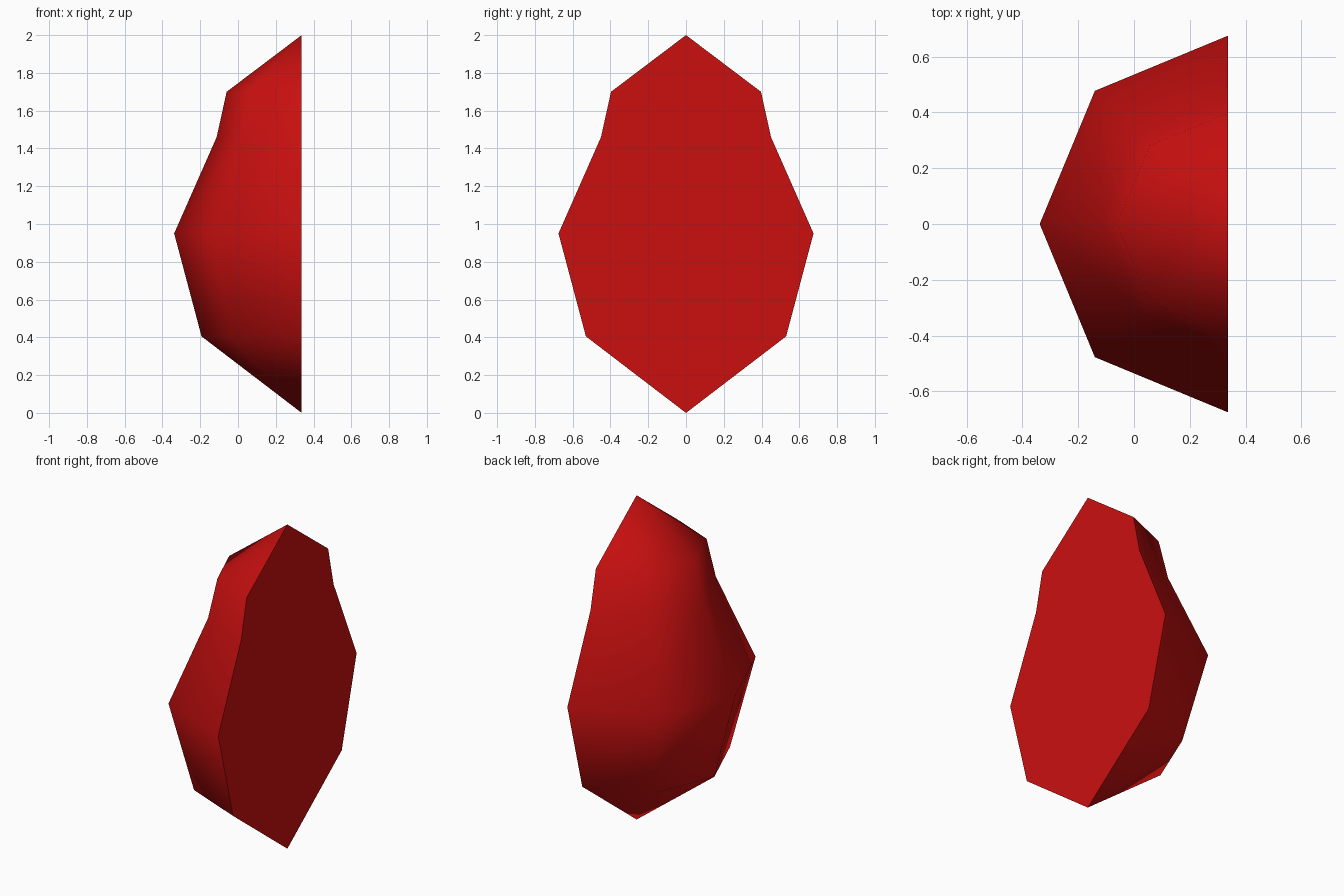
import bpy
import bmesh
from math import radians
from mathutils import Matrix

cube = bpy.data.objects.get("Cube")
if cube:
    bpy.data.objects.remove(cube)

red = bpy.data.materials.new("deep_red")
red.use_nodes = True
colour = (0.6, 0.005, 0.005, 1)
red.diffuse_color = colour
red.node_tree.nodes["Principled BSDF"].inputs["Base Color"].default_value = colour

# Half of an eight-sided gem: (radius, height) profile turned about its axis
PROFILE = [(0, 0), (0.53, 0.405), (0.675, 0.95), (0.45, 1.46), (0.397, 1.70), (0, 2)]
AXIS_X = 0.337

bm = bmesh.new()
verts = [bm.verts.new((0, r, z)) for r, z in PROFILE]
edges = [bm.edges.new(pair) for pair in zip(verts, verts[1:])]
bmesh.ops.spin(bm, geom=verts + edges, cent=(0, 0, 0), axis=(0, 0, 1),
               angle=radians(180), steps=4)
bmesh.ops.remove_doubles(bm, verts=bm.verts, dist=0.001)
for face in bm.faces:
    face.smooth = True

# Flat cut side closing the open rim, with a sharp border
rim = [e for e in bm.edges if e.is_boundary]
for edge in rim:
    edge.smooth = False
cap = bmesh.ops.contextual_create(bm, geom=rim)["faces"]
for face in cap:
    face.smooth = False
bmesh.ops.recalc_face_normals(bm, faces=bm.faces)
bmesh.ops.transform(bm, matrix=Matrix.Translation((AXIS_X, 0, 0)), verts=bm.verts)

mesh = bpy.data.meshes.new("half_gem")
bm.to_mesh(mesh)
bm.free()
mesh.materials.append(red)
gem = bpy.data.objects.new("half_gem", mesh)
bpy.context.collection.objects.link(gem)
